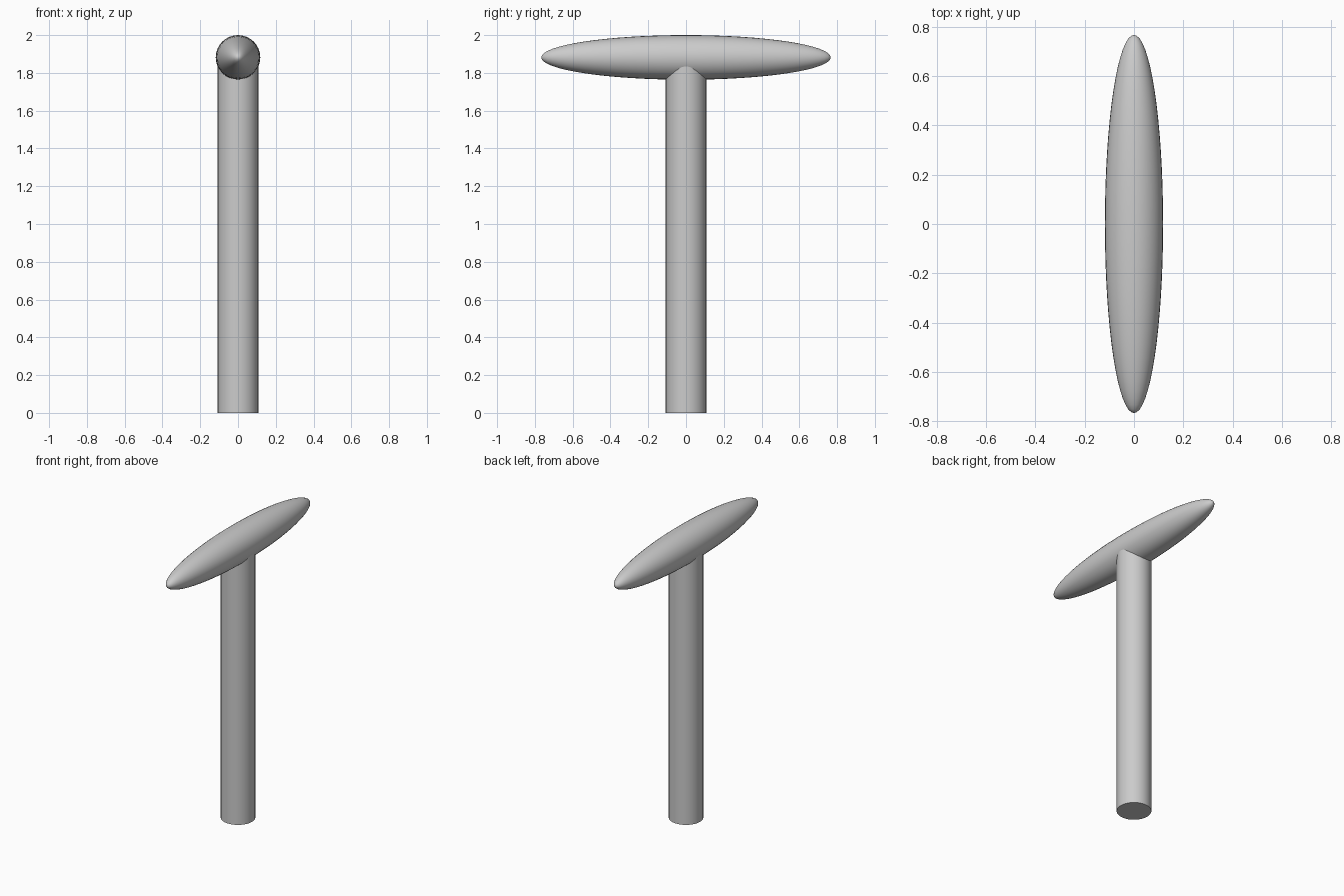
import bpy, math

if "Cube" in bpy.data.objects:
    bpy.data.objects.remove(bpy.data.objects["Cube"])

R, HALF = 0.118, 0.766      # crossbar radius and half length
POST_R = 0.108
BAR_Z = 2.0 - R

# upright post, ending inside the crossbar
bpy.ops.mesh.primitive_cylinder_add(vertices=32, radius=POST_R, depth=BAR_Z,
                                    location=(0, 0, BAR_Z / 2))
post = bpy.context.object
post.name = "post"

# tapered crossbar: stretched sphere with its poles along y
bpy.ops.mesh.primitive_uv_sphere_add(segments=32, ring_count=32, radius=1,
                                     location=(0, 0, BAR_Z),
                                     rotation=(math.pi / 2, 0, 0))
bar = bpy.context.object
bar.name = "crossbar"
bar.scale = (R, R, HALF)

# apply transforms and smooth the round sides
for ob in (post, bar):
    bpy.ops.object.select_all(action='DESELECT')
    ob.select_set(True)
    bpy.context.view_layer.objects.active = ob
    bpy.ops.object.transform_apply(location=False, rotation=True, scale=True)
    bpy.ops.object.shade_smooth_by_angle(angle=math.radians(30))
